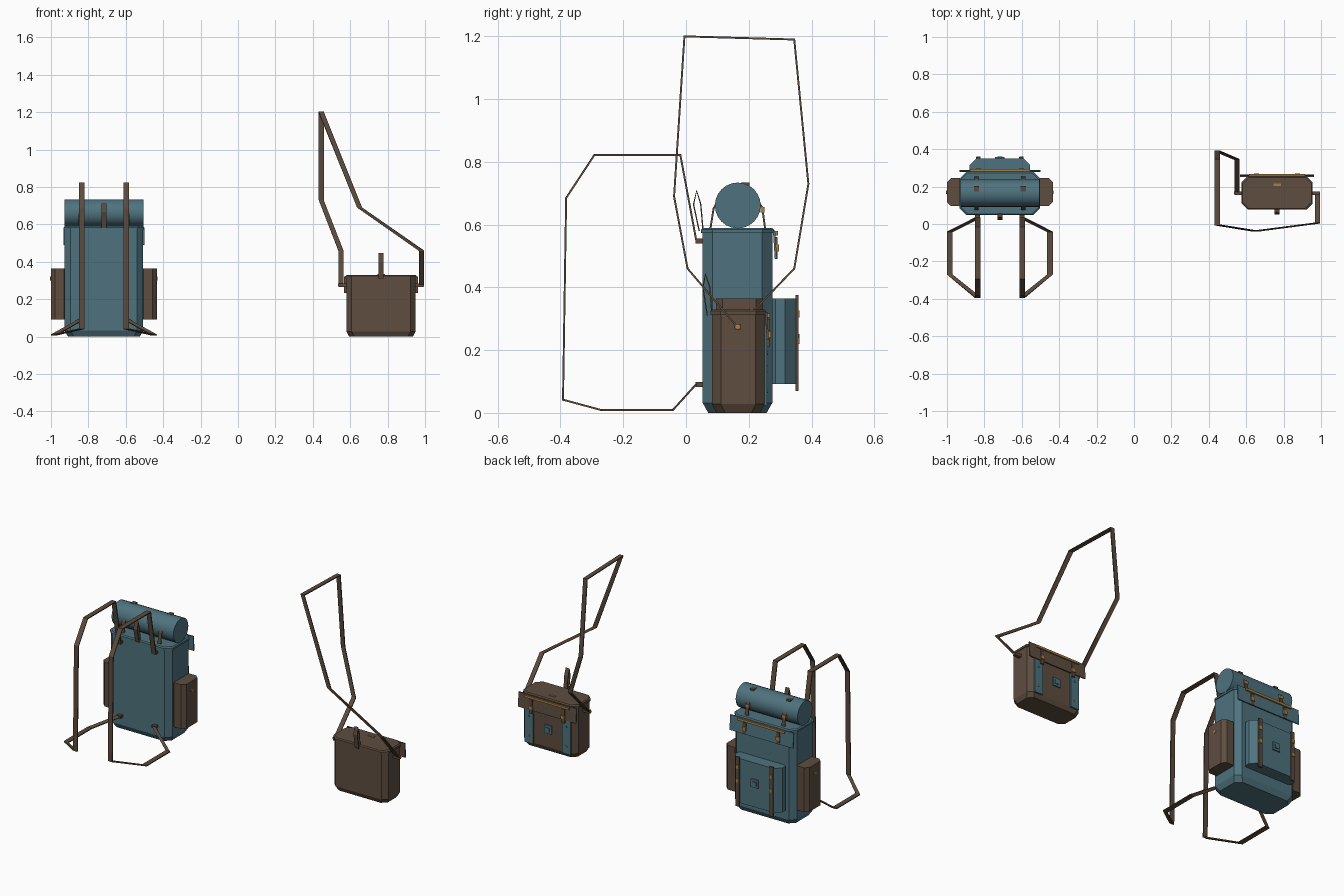
import bpy, bmesh, math
from mathutils import Vector

if "Cube" in bpy.data.objects:
    bpy.data.objects.remove(bpy.data.objects["Cube"], do_unlink=True)


def material(name, rgb):
    m = bpy.data.materials.new(name)
    m.use_nodes = True
    col = (*rgb, 1)
    m.diffuse_color = col
    m.node_tree.nodes["Principled BSDF"].inputs["Base Color"].default_value = col
    return m


BLUE = material("blue canvas", (0.077, 0.17, 0.21))
BROWN = material("brown leather", (0.112, 0.075, 0.051))
STRAP = material("strap brown", (0.105, 0.07, 0.047))
GOLD = material("brass", (0.40, 0.21, 0.055))


def finish(name, bm, mat):
    bmesh.ops.recalc_face_normals(bm, faces=bm.faces[:])
    me = bpy.data.meshes.new(name)
    bm.to_mesh(me)
    bm.free()
    me.materials.append(mat)
    ob = bpy.data.objects.new(name, me)
    bpy.context.collection.objects.link(ob)
    return ob


def loft(name, rings, mat):
    """Skin a list of equal closed rings and cap both ends."""
    bm = bmesh.new()
    vs = [[bm.verts.new(p) for p in r] for r in rings]
    n = len(vs[0])
    for a, b in zip(vs, vs[1:]):
        for i in range(n):
            j = (i + 1) % n
            bm.faces.new((a[i], a[j], b[j], b[i]))
    bm.faces.new(vs[0])
    bm.faces.new(vs[-1])
    return finish(name, bm, mat)


def octagon(x, y, c, z):
    (x0, x1), (y0, y1) = x, y
    return [(x0 + c, y0, z), (x1 - c, y0, z), (x1, y0 + c, z), (x1, y1 - c, z),
            (x1 - c, y1, z), (x0 + c, y1, z), (x0, y1 - c, z), (x0, y0 + c, z)]


def bag(name, x, y, c, levels, mat):
    """Chamfered upright block; levels are (height, inset) pairs."""
    loft(name, [octagon((x[0] + i, x[1] - i), (y[0] + i, y[1] - i), c, z)
                for z, i in levels], mat)


def box(name, x, y, z, mat, lean=0.0):
    """Block whose lower edge is pushed out along y by lean."""
    loft(name, [[(x[0], y[0] + d, h), (x[1], y[0] + d, h),
                 (x[1], y[1] + d, h), (x[0], y[1] + d, h)]
                for h, d in ((z[0], lean), (z[1], 0))], mat)


def ribbon(name, pts, width, mat, thick=0.006):
    """Flat strap along a path, its width lying along x."""
    pts = [Vector(p) for p in pts]
    rings = []
    for i, p in enumerate(pts):
        dirs = []
        for a, b in ((i - 1, i), (i, i + 1)):
            if a >= 0 and b < len(pts):
                d = pts[b] - pts[a]
                dirs.append(Vector((0, d.y, d.z)).normalized())
        t = sum(dirs, Vector()).normalized()
        n = Vector((0, -t.z, t.y)) * thick / 2 / max(t.dot(dirs[0]), 0.5)
        w = Vector((width / 2, 0, 0))
        rings.append([p - w - n, p + w - n, p + w + n, p - w + n])
    loft(name, rings, mat)


def stud(name, loc, r, depth, mat, axis="y", sides=8):
    bm = bmesh.new()
    bmesh.ops.create_cone(bm, cap_ends=True, segments=sides, radius1=r, radius2=r, depth=depth)
    for v in bm.verts:
        x, y, z = v.co
        v.co = Vector((x, z, y) if axis == "y" else (z, x, y)) + Vector(loc)
    return finish(name, bm, mat)


def span(c, half):
    return (c - half, c + half)


def emblem(name, cx, y, z):
    # Stacked square plates with a small centre stud
    box(name + "_plate", span(cx, .025), (y - .004, y + .005), span(z, .025), BLUE)
    box(name + "_inner", span(cx, .013), (y, y + .010), span(z, .012), BLUE)


# ---------------- backpack ----------------
PX = -0.717
bag("pack_body", span(PX, .21), (.053, .275), .032,
    ((0, .018), (.032, 0), (.573, 0)), BLUE)
bag("pack_lid", span(PX, .215), (.048, .280), .036,
    ((.573, 0), (.584, 0), (.590, .006)), BLUE)
box("pack_flap", span(PX, .217), (.277, .284), (.49, .582), BLUE, lean=.006)
box("pack_flap_trim", span(PX, .16), (.280, .294), (.566, .580), GOLD)

# Rear pocket
bag("rear_pocket", span(PX, .162), (.25, .350), .035,
    ((.092, 0), (.365, 0)), BLUE)
emblem("pack_emblem", PX, .352, .24)

for s, side in ((-1, "right"), (1, "left")):
    x = PX + s * .115
    # Pocket straps with buckles
    box(side + "_pocket_strap", span(x, .012), (.349, .358), (.07, .375), STRAP)
    for z in (.315, .23):
        box(side + "_pocket_buckle", span(x, .010), (.355, .362), span(z, .011), GOLD)
    # Flap closures
    box(side + "_flap_tab", span(x, .011), (.284, .291), (.49, .56), STRAP)
    box(side + "_flap_buckle", span(x, .013), (.287, .296), span(.525, .011), GOLD)
    # Bedroll ties
    rx = PX + s * .125
    ribbon(side + "_roll_tie_front", [(rx, .078, .588), (rx, .088, .652), (rx, .105, .68)],
           .022, STRAP)
    ribbon(side + "_roll_tie_back", [(rx, .252, .588), (rx, .243, .655), (rx, .225, .68)],
           .022, STRAP)
    box(side + "_roll_buckle", span(rx, .013), (.238, .250), (.638, .656), GOLD)
    box(side + "_roll_top_tie", span(rx, .014), (.175, .203), (.715, .734), STRAP)

    # Side pockets
    outer, inner = PX + s * .283, PX + s * .19
    bag(side + "_side_pocket", tuple(sorted((outer, inner))), (.095, .245), .022,
        ((.092, 0), (.365, 0)), BROWN)
    stud(side + "_side_pocket_stud", (outer, .17, .31), .010, .008, GOLD, axis="x")

    # Shoulder straps
    sx, out = PX + s * .119, PX + s * .268
    ribbon(side + "_shoulder_strap",
           [(sx, .033, .548), (sx, -.018, .822), (sx, -.292, .822), (sx, -.382, .685),
            (sx, -.392, .042), (out, -.27, .009), (out, -.042, .009), (sx, .033, .092)],
           .030, STRAP)
    box(side + "_upper_anchor", span(sx, .013), (.03, .056), (.54, .556), STRAP)
    box(side + "_lower_anchor", span(sx, .013), (.03, .056), (.082, .098), STRAP)

# Carry handle and bedroll
ribbon("pack_handle", [(PX, .042, .58), (PX, .024, .665), (PX, .034, .708),
                       (PX, .047, .665), (PX, .054, .585)], .026, STRAP, .004)
roll = stud("bedroll", (PX, .165, .661), .073, .422, BLUE, axis="x", sides=24)
bpy.context.view_layer.objects.active = roll
roll.select_set(True)
bpy.ops.object.shade_smooth_by_angle(angle=math.radians(30))
roll.select_set(False)

# ---------------- satchel ----------------
SX = 0.765
bag("satchel_body", span(SX, .185), (.083, .250), .028,
    ((0, .014), (.028, 0), (.312, 0)), BROWN)
bag("satchel_lid", span(SX, .190), (.078, .255), .032,
    ((.312, 0), (.324, 0), (.330, .006)), BROWN)
box("satchel_flap", span(SX, .198), (.252, .259), (.232, .322), BROWN, lean=.005)
box("satchel_flap_trim", span(SX, .15), (.256, .268), (.304, .317), GOLD)
box("satchel_lid_clip", span(SX, .020), (.203, .216), (.328, .334), GOLD)
emblem("satchel_emblem", SX, .252, .14)
ribbon("satchel_handle", [(SX, .068, .31), (SX, .054, .40), (SX, .062, .442),
                          (SX, .076, .40), (SX, .082, .32)], .026, STRAP, .004)

for s, side in ((-1, "right"), (1, "left")):
    x = SX + s * .128
    # Blue rear panels with rivets
    box(side + "_satchel_panel", span(x, .029), (.246, .258), (.024, .28), BLUE)
    for z in (.07, .19):
        stud(side + "_panel_rivet", (x, .259, z), .006, .006, GOLD if z < .1 else BLUE)
    box(side + "_satchel_tab", span(SX + s * .11, .011), (.258, .266), (.212, .30), STRAP)
    box(side + "_satchel_buckle", span(SX + s * .11, .013), (.262, .271), span(.25, .010), GOLD)
    # Strap anchors on the ends
    ends = sorted((SX + s * .18, SX + s * .226))
    box(side + "_strap_anchor", ends, span(.165, .010), (.266, .284), STRAP)
    stud(side + "_anchor_rivet", (SX + s * .226, .165, .275), .008, .008, GOLD, axis="x")

# Long sling strap
ribbon("sling_strap",
       [(.98, .165, .272), (.98, .005, .46), (.65, -.038, .69), (.445, -.005, 1.20),
        (.445, .345, 1.19), (.445, .39, .73), (.55, .345, .46), (.55, .165, .272)],
       .027, STRAP)
